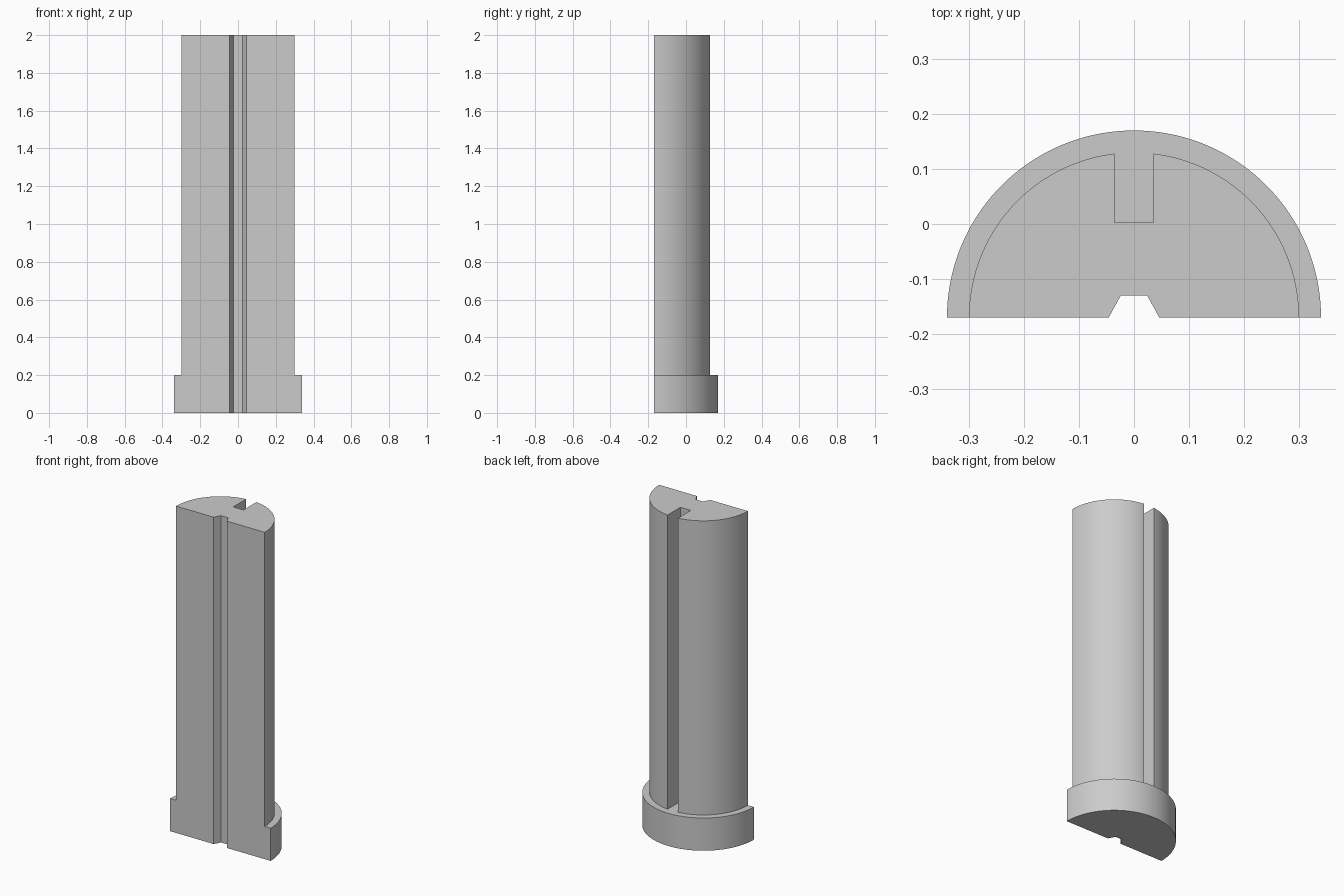
import bpy
import bmesh
import math

cube = bpy.data.objects.get("Cube")
if cube:
    bpy.data.objects.remove(cube, do_unlink=True)

BASE_R, COLUMN_R = 0.34, 0.30
FRONT_Y = -0.17
COLLAR_Z, TOP_Z = 0.2, 2.0
SLOT_HALF, SLOT_Y = 0.035, 0.003
GROOVE_OUT, GROOVE_IN, GROOVE_Y = 0.046, 0.024, -0.13
STEPS = 40

grey = bpy.data.materials.new("plain grey")
grey.use_nodes = True
colour = (0.6, 0.6, 0.6, 1)
grey.diffuse_color = colour
grey.node_tree.nodes["Principled BSDF"].inputs["Base Color"].default_value = colour


def arc(radius, end):
    """Points from the right end of the flat front round to the given angle."""
    return [(radius * math.cos(end * i / STEPS),
             FRONT_Y + radius * math.sin(end * i / STEPS)) for i in range(STEPS + 1)]


def mirrored(points):
    """The points followed by their mirror image in reverse order."""
    return points + [(-x, y) for x, y in reversed(points)]


bm = bmesh.new()


def face(points):
    bm.faces.new([bm.verts.new(p) for p in points])


def cap(outline, z):
    face([(x, y, z) for x, y in outline])


def walls(outline, low, high):
    for (ax, ay), (bx, by) in zip(outline, outline[1:]):
        face([(ax, ay, low), (bx, by, low), (bx, by, high), (ax, ay, high)])


groove = mirrored([(GROOVE_OUT, FRONT_Y), (GROOVE_IN, GROOVE_Y)])
collar = mirrored(arc(BASE_R, math.pi / 2)[:-1])
column = mirrored(arc(COLUMN_R, math.acos(SLOT_HALF / COLUMN_R)) + [(SLOT_HALF, SLOT_Y)])

# Curved walls, slot and groove
walls(collar, 0, COLLAR_Z)
walls(column, COLLAR_Z, TOP_Z)
walls(groove, 0, TOP_Z)

# Bottom, ledge above the collar, and top
cap(collar + groove[::-1], 0)
cap(collar + column[::-1], COLLAR_Z)
cap(column + groove[::-1], TOP_Z)

# Flat front on each side of the groove
for side in (1, -1):
    profile = [(GROOVE_OUT, 0), (BASE_R, 0), (BASE_R, COLLAR_Z),
               (COLUMN_R, COLLAR_Z), (COLUMN_R, TOP_Z), (GROOVE_OUT, TOP_Z)]
    face([(side * x, FRONT_Y, z) for x, z in profile])

bmesh.ops.remove_doubles(bm, verts=bm.verts, dist=0.00001)
bmesh.ops.recalc_face_normals(bm, faces=bm.faces)
mesh = bpy.data.meshes.new("slotted_half_column")
bm.to_mesh(mesh)
bm.free()
mesh.materials.append(grey)

half_column = bpy.data.objects.new("slotted_half_column", mesh)
bpy.context.collection.objects.link(half_column)
bpy.ops.object.select_all(action="DESELECT")
half_column.select_set(True)
bpy.context.view_layer.objects.active = half_column
bpy.ops.object.shade_smooth_by_angle(angle=math.radians(30))
